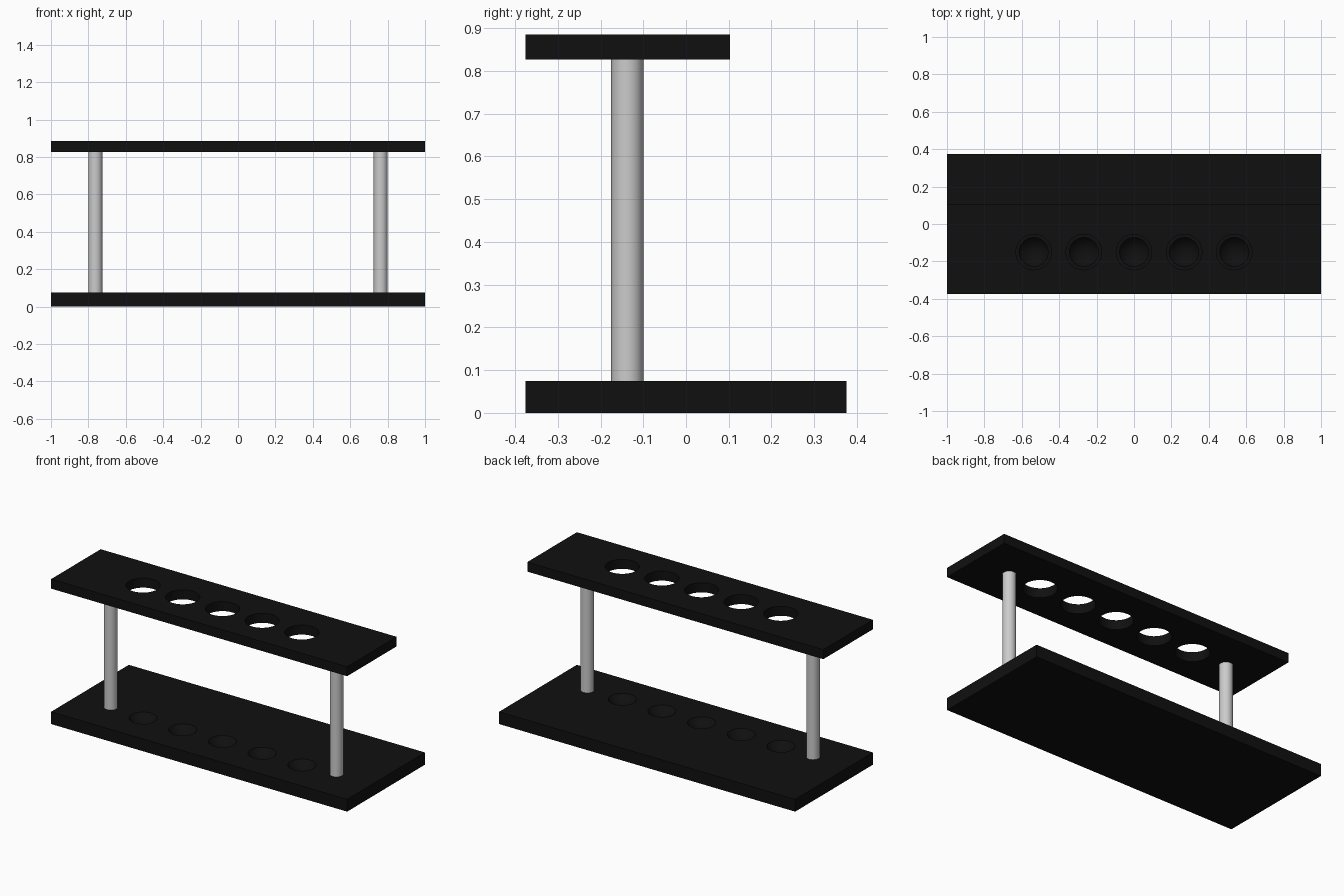
import bpy, bmesh, math
from mathutils import Matrix

if "Cube" in bpy.data.objects:
    bpy.data.objects.remove(bpy.data.objects["Cube"])

HOLE_Y = -0.15
HOLE_XS = [i * 0.268 for i in range(-2, 3)]
HOLE_R = 0.095

black = bpy.data.materials.new("black_plastic")
black.diffuse_color = (0.005, 0.005, 0.005, 1)
black.use_nodes = True
black.node_tree.nodes["Principled BSDF"].inputs["Base Color"].default_value = black.diffuse_color


def make_object(name, bm):
    mesh = bpy.data.meshes.new(name)
    bm.to_mesh(mesh)
    bm.free()
    ob = bpy.data.objects.new(name, mesh)
    bpy.context.collection.objects.link(ob)
    return ob


def plate(name, y0, y1, z0, z1):
    bm = bmesh.new()
    m = Matrix.Translation((0, (y0 + y1) / 2, (z0 + z1) / 2)) @ Matrix.Diagonal((2, y1 - y0, z1 - z0, 1))
    bmesh.ops.create_cube(bm, size=1, matrix=m)
    ob = make_object(name, bm)
    ob.data.materials.append(black)
    return ob


def shade_smooth(ob):
    bpy.ops.object.select_all(action='DESELECT')
    ob.select_set(True)
    bpy.context.view_layer.objects.active = ob
    bpy.ops.object.shade_smooth_by_angle(angle=math.radians(30))


def cut(ob, cutter):
    cutter.hide_render = True
    mod = ob.modifiers.new("cut", 'BOOLEAN')
    mod.operation = 'DIFFERENCE'
    mod.solver = 'EXACT'
    mod.object = cutter
    bpy.ops.object.select_all(action='DESELECT')
    ob.select_set(True)
    bpy.context.view_layer.objects.active = ob
    bpy.ops.object.modifier_apply(modifier=mod.name)
    bpy.data.objects.remove(cutter)
    shade_smooth(ob)


# Base with shallow round seats for the tube ends
base = plate("base_plate", -0.375, 0.375, 0, 0.075)
bm = bmesh.new()
for x in HOLE_XS:
    bmesh.ops.create_uvsphere(bm, u_segments=48, v_segments=32, radius=HOLE_R,
                              matrix=Matrix.Translation((x, HOLE_Y, 0.129)))
cut(base, make_object("seat_cutter", bm))

# Top shelf with five through holes
shelf = plate("top_plate", -0.375, 0.103, 0.827, 0.885)
bm = bmesh.new()
for x in HOLE_XS:
    bmesh.ops.create_cone(bm, cap_ends=True, segments=48, radius1=HOLE_R, radius2=HOLE_R,
                          depth=0.3, matrix=Matrix.Translation((x, HOLE_Y, 0.856)))
cut(shelf, make_object("hole_cutter", bm))

# Support rods
for side, name in ((-1, "left_rod"), (1, "right_rod")):
    bm = bmesh.new()
    bmesh.ops.create_cone(bm, cap_ends=True, segments=48, radius1=0.0375, radius2=0.0375,
                          depth=0.752, matrix=Matrix.Translation((side * 0.7625, -0.1375, 0.451)))
    shade_smooth(make_object(name, bm))
